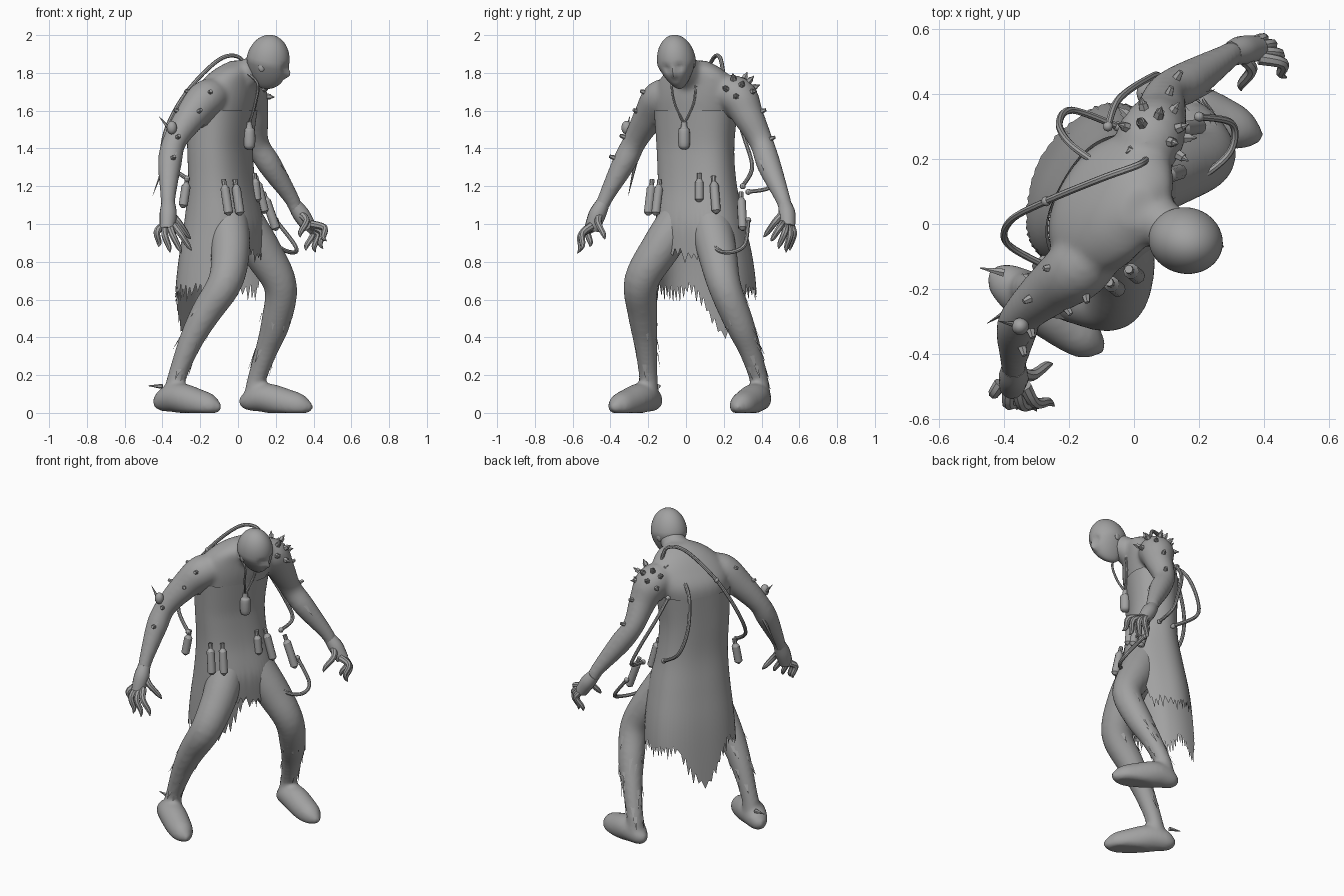
import bpy, bmesh, math, random
from mathutils import Vector, Matrix

if "Cube" in bpy.data.objects:
    bpy.data.objects.remove(bpy.data.objects["Cube"])

random.seed(7)
grey = bpy.data.materials.new("ash_grey")
grey.diffuse_color = (0.36, 0.36, 0.36, 1)
grey.use_nodes = True
grey.node_tree.nodes["Principled BSDF"].inputs["Base Color"].default_value = grey.diffuse_color
FWD, LEFT = Vector((0.87, -0.49, 0)), Vector((0.49, 0.87, 0))


def finish(name, bm):
    bmesh.ops.recalc_face_normals(bm, faces=bm.faces[:])
    me = bpy.data.meshes.new(name)
    bm.to_mesh(me)
    bm.free()
    me.materials.append(grey)
    ob = bpy.data.objects.new(name, me)
    bpy.context.collection.objects.link(ob)
    return ob


def spline(pts, n=5):
    """Catmull-Rom samples through tuples of any length."""
    p = [pts[0]] + list(pts) + [pts[-1]]
    out = []
    for i in range(1, len(p) - 2):
        for k in range(n):
            t = k / n
            out.append(tuple(
                0.5 * (2 * b + (c - a) * t + (2 * a - 5 * b + 4 * c - d) * t * t
                       + (3 * b - a - 3 * c + d) * t ** 3)
                for a, b, c, d in zip(*p[i - 1:i + 3])))
    return out + [tuple(pts[-1])]


def skin(bm, rings):
    rows = [[bm.verts.new(c) for c in r] for r in rings]
    n = len(rows[0])
    for a, b in zip(rows, rows[1:]):
        for i in range(n):
            bm.faces.new((a[i], a[(i + 1) % n], b[(i + 1) % n], b[i]))
    bm.faces.new(rows[0])
    bm.faces.new(rows[-1])


def tube(bm, pts, sides=12, n=5, floor=False):
    s = spline(pts, n)
    c = [Vector(q[:3]) for q in s]
    nrm, rings = Vector((0.31, 0.2, 0.93)), []
    for i, q in enumerate(s):
        t = (c[min(i + 1, len(c) - 1)] - c[max(i - 1, 0)]).normalized()
        nrm = (nrm - t * nrm.dot(t)).normalized()
        bi = t.cross(nrm)
        ring = [c[i] + max(q[3], 0.001) * (nrm * math.cos(a) + bi * math.sin(a))
                for a in (math.tau * k / sides for k in range(sides))]
        if floor:
            for v in ring:
                v.z = max(v.z, 0.0)
        rings.append(ring)
    skin(bm, rings)


def oval(row, a, p=1.0, front=1.0):
    z, cx, cy, fa, sb = row
    c, s = (math.copysign(abs(v) ** p, v) for v in (math.cos(a), math.sin(a)))
    return Vector((cx, cy, z)) + FWD * fa * c * (front if c > 0 else 1) + LEFT * sb * s


def cone(bm, pos, direction, r1, r2, h, seg=6):
    d = Vector(direction).normalized()
    m = Matrix.Translation(Vector(pos) + d * h / 2) @ d.to_track_quat('Z', 'Y').to_matrix().to_4x4()
    bmesh.ops.create_cone(bm, cap_ends=True, segments=seg, radius1=r1, radius2=r2, depth=h, matrix=m)


def ball(bm, pos, scale, seg=14):
    bmesh.ops.create_uvsphere(bm, u_segments=seg, v_segments=seg // 2 + 2, radius=1,
                              matrix=Matrix.Translation(pos) @ Matrix.Diagonal((*scale, 1)))


# Body: torso, neck, limbs and feet fused into one skin
bm = bmesh.new()
torso = [(.95, -.07, .05, .10, .13), (1.05, -.07, .06, .11, .16), (1.2, -.085, .06, .13, .2),
         (1.4, -.095, .05, .14, .205), (1.55, -.09, .05, .15, .215), (1.66, -.075, .055, .155, .23),
         (1.75, -.04, .055, .13, .215), (1.82, -.005, .05, .1, .15), (1.865, .01, .05, .04, .06)]
skin(bm, [[oval(r, math.tau * k / 32, .9) for k in range(32)] for r in spline(torso)])
tube(bm, [(-.03, .06, 1.72, .1), (.05, .02, 1.79, .083), (.14, -.035, 1.85, .07)], 16)
right_arm = [(-.09, -.05, 1.68, .08), (-.165, -.13, 1.665, .1), (-.25, -.195, 1.57, .084), (-.335, -.27, 1.44, .064),
             (-.36, -.325, 1.33, .064), (-.37, -.42, 1.15, .042), (-.37, -.45, 1.08, .037)]
left_arm = [(0, .15, 1.69, .08), (.05, .265, 1.68, .105), (.08, .33, 1.57, .083), (.10, .4, 1.43, .064),
            (.17, .44, 1.31, .064), (.28, .51, 1.14, .042), (.31, .53, 1.07, .037)]
right_leg = [(-.06, -.02, 1.05, .11), (-.04, -.13, .88, .105), (-.065, -.235, .7, .093), (-.17, -.23, .53, .08),
             (-.25, -.215, .38, .064), (-.32, -.2, .2, .05), (-.34, -.2, .1, .058)]
left_leg = [(0, .12, 1.05, .115), (.13, .165, .85, .105), (.225, .205, .67, .088), (.2, .28, .48, .078),
            (.15, .34, .33, .06), (.1, .385, .18, .05), (.09, .39, .1, .058)]
for limb in (right_arm, left_arm, right_leg, left_leg):
    tube(bm, limb, 20)
tube(bm, [(-.445, -.15, .07, .015), (-.41, -.17, .065, .055), (-.32, -.23, .08, .08), (-.21, -.31, .05, .076),
          (-.14, -.36, .035, .06), (-.09, -.385, .03, .015)], 20, floor=True)
tube(bm, [(.005, .405, .07, .015), (.045, .4, .065, .052), (.14, .37, .08, .078), (.26, .32, .05, .076),
          (.34, .285, .035, .06), (.395, .265, .03, .015)], 20, floor=True)
body = finish("body", bm)
rm = body.modifiers.new("fuse", 'REMESH')
rm.mode, rm.voxel_size, rm.use_smooth_shade = 'VOXEL', 0.012, True
sm = body.modifiers.new("soften", 'SMOOTH')
sm.factor, sm.iterations = 0.5, 10

# Head: sphere with narrowed jaw, brow and eye hollows, pitched down
bm = bmesh.new()
bmesh.ops.create_uvsphere(bm, u_segments=40, v_segments=28, radius=1)
place = (Matrix.Translation((.158, -.05, 1.858)) @ Matrix.Rotation(-.2, 4, 'Z')
         @ Matrix.Rotation(.2, 4, 'Y') @ Matrix.Rotation(.12, 4, 'X'))
for v in bm.verts:
    x, y, z = v.co
    low = max(0, -z)
    width = 0.102 * (1 - 0.42 * low)
    depth = 0.115 * (1 - 0.3 * low if x < 0 else 1 + 0.08 * low)
    if x > 0:
        depth -= .02 * math.exp(-((abs(y) - .36) / .17) ** 2 - ((z + .08) / .12) ** 2)
        depth += .02 * math.exp(-(y / .13) ** 2 - ((z + .3) / .16) ** 2)
        depth -= .008 * math.exp(-(y / .25) ** 2 - ((z + .56) / .05) ** 2)
    v.co = place @ Vector((x * depth, y * width, z * .145))
for s in (-1, 1):
    ball(bm, place @ Vector((-.01, s * .09, -.02)), (.018, .009, .024))
finish("head", bm)

# Clawed hands: palm and tapering curled fingers
hands = {
    "right_hand": ([(-.37, -.44, 1.11, .037), (-.37, -.47, 1.05, .046), (-.375, -.5, .97, .04)],
                   (-.335, -.5, .99), (-.41, -.49, .98), (-.015, -.02, .025),
                   [(-.245, -.56, .86), (-.3, -.575, .845), (-.36, -.57, .85), (-.42, -.51, .88)],
                   (-.345, -.46, 1.04), (-.25, -.43, .92)),
    "left_hand": ([(.3, .525, 1.1, .037), (.335, .535, 1.05, .045), (.38, .54, .98, .038)],
                  (.385, .51, 1.0), (.375, .56, .98), (.03, .015, .025),
                  [(.47, .45, .91), (.45, .49, .87), (.41, .53, .85), (.36, .55, .86)],
                  (.335, .51, 1.05), (.33, .41, .93))}
for name, (palm, k0, k1, bulge, tips, t0, t1) in hands.items():
    bm = bmesh.new()
    tube(bm, palm, 12)
    starts = [Vector(k0).lerp(Vector(k1), i / 3) for i in range(4)] + [Vector(t0)]
    for a, b in zip(starts, tips + [t1]):
        m = a.lerp(Vector(b), .5) + Vector(bulge)
        tube(bm, [(*a, .021), (*m, .018), (*a.lerp(Vector(b), .78), .014), (*b, .002)], 8, 4)
    finish(name, bm)

# Ragged coat: boxy flared sheet, short front panel between the thighs, torn tail behind
coat = spline([(1.6, -.085, .052, .157, .228), (1.4, -.095, .05, .145, .212), (1.2, -.09, .062, .145, .215),
               (1.0, -.085, .08, .17, .24), (.8, -.1, .1, .18, .265), (.6, -.112, .11, .185, .275),
               (.25, -.13, .12, .19, .27)], 8)


def coat_point(z, a):
    front = 1 + .2 * min(1, max(0, (1.4 - z) / .4))
    for p, q in zip(coat, coat[1:]):
        if q[0] <= z:
            t = (p[0] - z) / (p[0] - q[0])
            return oval([u + (w - u) * t for u, w in zip(p, q)], a, .82, front)
    return oval(coat[-1], a, .82, front)


bm = bmesh.new()
COLS, ROWS = 120, 26
grid = []
for i in range(COLS):
    a = math.tau * i / COLS
    side = abs((math.degrees(a) + 180) % 360 - 180)
    s = min(1, max(0, (side - 52) / 18))
    hem = .84 - .19 * s * s * (3 - 2 * s)
    if side > 150:
        hem -= .25 * (side - 150) / 30
    hem += random.uniform(0, .04) if i % 2 else random.uniform(-.07, 0)
    grid.append([bm.verts.new(coat_point(1.6 + (hem - 1.6) * (r / ROWS) ** .8, a)) for r in range(ROWS + 1)])
for i in range(COLS):
    a, b = grid[i], grid[(i + 1) % COLS]
    for r in range(ROWS):
        bm.faces.new((a[r], a[r + 1], b[r + 1], b[r]))
finish("ragged_coat", bm)

# Torn cloth slivers hanging around shins, hips and elbows
bm = bmesh.new()
spots = [(leg, i, 8) for leg in (right_leg, left_leg) for i in (2, 3, 4)] + [(right_arm, 3, 2), (left_arm, 3, 2)]
for limb, i, count in spots:
    for k in range(count):
        p, q = Vector(limb[i]), Vector(limb[i + 1])
        m = p.lerp(q, random.random())
        a = random.uniform(0, math.tau)
        out = Vector((math.cos(a), math.sin(a), 0))
        sidew = Vector((-out.y, out.x, 0)) * .012
        top = m.xyz + out * m.w * 1.02
        tip = top + (q.xyz - p.xyz).normalized() * random.uniform(.05, .11) + out * .006
        bm.faces.new([bm.verts.new(c) for c in (top - sidew, top + sidew, tip)])
finish("cloth_slivers", bm)

# Studs on the shoulders and arms
bm = bmesh.new()
for i in range(15):
    a, e = i * 2.4, -.1 + 1.2 * i / 15
    d = Vector((math.cos(a) * math.cos(e), math.sin(a) * math.cos(e), math.sin(e)))
    if d.dot(Vector((-.4, -.8, 0))) < .5:
        p = Vector((.055, .265, 1.685)) + d * .098
        cone(bm, p, d, .017, .014, .022)
        cone(bm, p + d * .022, d, .01, .002, .02)
for limb, i, angle in ((right_arm, 1, 3.2), (right_arm, 1, 4.9), (right_arm, 2, 3.6), (right_arm, 2, 5.3),
                       (right_arm, 3, 5.0), (right_arm, 4, 5.0), (left_arm, 2, 1.2), (left_arm, 3, 1.0)):
    d = Vector((math.cos(angle), math.sin(angle), .35)).normalized()
    cone(bm, Vector(limb[i][:3]) + d * limb[i][3] * .9, d, .015, .009, .03)
finish("studs", bm)

# Arm pod and long thorn by the right elbow
bm = bmesh.new()
ball(bm, (-.35, -.315, 1.51), (.027, .027, .036))
cone(bm, (-.36, -.31, 1.5), (-.5, .1, .6), .012, .001, .09)
cone(bm, (-.36, -.25, 1.4), (-.33, -.2, -.9), .014, .001, .27)
cone(bm, (-.4, -.15, .14), (-1, .2, .05), .014, .002, .075)
finish("arm_pod_and_thorns", bm)

# Hoses over the back, behind the left arm and at the hip
hoses = {
    "back_hose": [(.04, .2, 1.78), (.01, .18, 1.88), (-.1, .14, 1.87), (-.27, .07, 1.7), (-.38, .01, 1.5),
                  (-.39, -.06, 1.34), (-.27, -.13, 1.24)],
    "left_back_hose": [(-.12, .19, 1.7), (-.2, .25, 1.62), (-.23, .31, 1.45), (-.19, .35, 1.3), (-.05, .3, 1.2)],
    "neck_hose": [(-.08, .3, 1.62), (-.05, .38, 1.5), (.03, .44, 1.32), (.08, .45, 1.2), (.08, .33, 1.17)],
    "hip_hose": [(.1, .1, 1.05), (.15, .12, .95), (.23, .16, .87), (.3, .23, .85), (.3, .31, .89), (.2, .33, 1.02)]}
for name, pts in hoses.items():
    bm = bmesh.new()
    tube(bm, [(*p, .011) for p in pts], 8, 8)
    for e in (pts[0], pts[-1], pts[3] if name == "back_hose" else pts[0]):
        ball(bm, e, (.016, .016, .016), 8)
    finish(name, bm)

# Pendant on neck cords
bm = bmesh.new()
for s in (-1, 1):
    tube(bm, [(.02 + s * .02, .02 + s * .07, 1.83, .007), (.1, s * .065 - .01, 1.75, .007),
              (.09, s * .05 - .01, 1.64, .007), (.06, -.01, 1.53, .007)], 6, 6)
tube(bm, [(.06, -.01, 1.395, .012), (.06, -.01, 1.415, .03), (.06, -.01, 1.495, .03),
          (.06, -.01, 1.51, .018), (.06, -.01, 1.54, .014)], 12, 4)
finish("pendant", bm)

# Vials hung around the belt
bm = bmesh.new()
for pos, lean, h in (((-.29, -.13, 1.1), (.15, .1, 1), .1), ((-.05, -.2, 1.06), (-.15, .12, 1), .13),
                     ((.01, -.16, 1.06), (-.15, .12, 1), .13), ((.1, .07, 1.13), (-.1, 0, 1), .09),
                     ((.14, .16, 1.07), (-.25, -.08, 1), .14), ((.2, .3, .98), (-.35, -.05, 1), .15)):
    d = Vector(lean).normalized()
    p = Vector(pos)
    cone(bm, p, d, .024, .024, h, 10)
    cone(bm, p + d * h, d, .024, .011, .02, 10)
    cone(bm, p + d * (h + .02), d, .013, .013, .03, 8)
    cone(bm, p, -d, .024, .008, .015, 10)
finish("belt_vials", bm)

# Smooth shading with sharp edges kept
bpy.ops.object.select_all(action='DESELECT')
for ob in bpy.context.collection.objects:
    ob.select_set(True)
    bpy.context.view_layer.objects.active = ob
bpy.ops.object.shade_smooth_by_angle(angle=math.radians(40))
